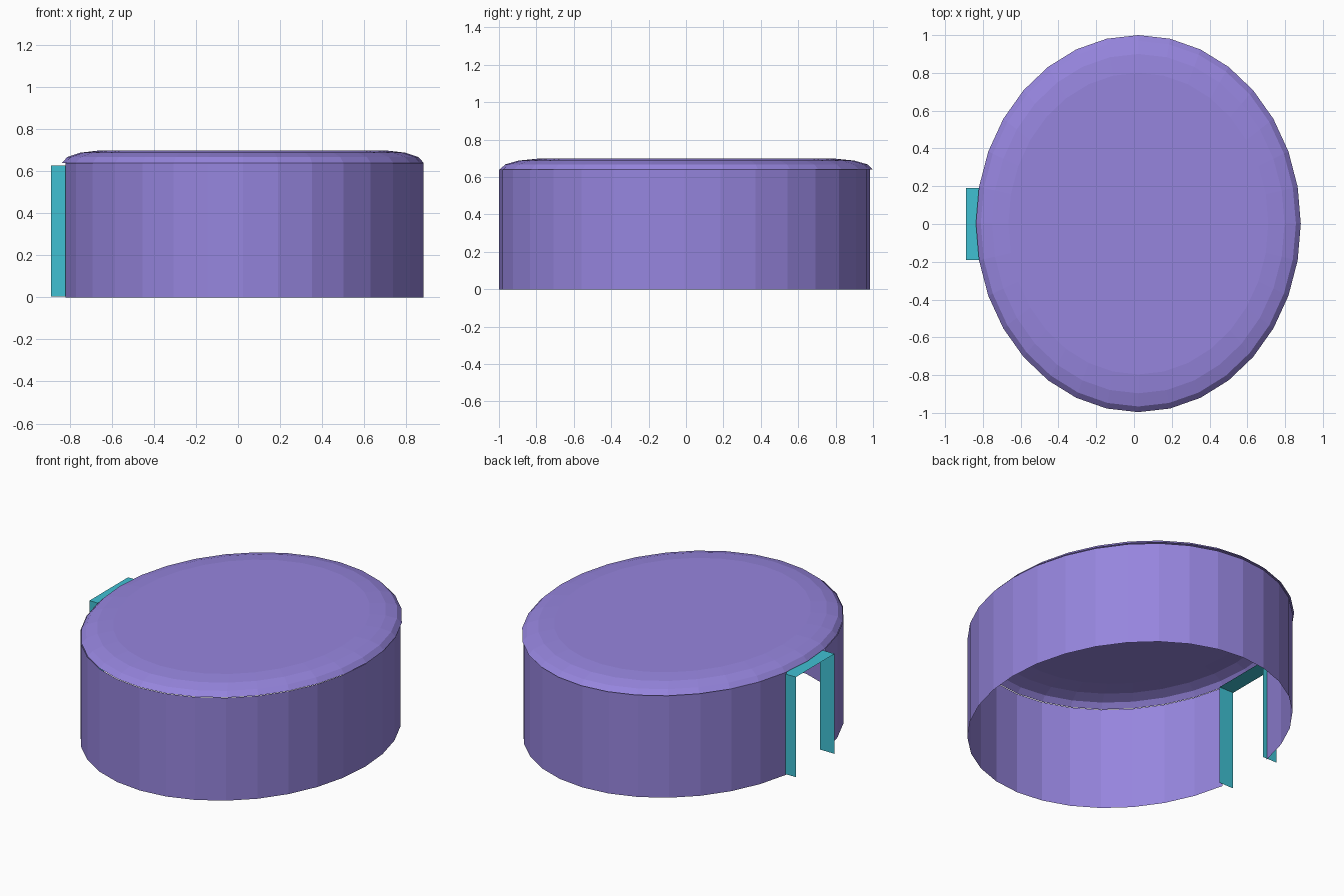
import bpy
import bmesh
from math import sin, cos, tau

if "Cube" in bpy.data.objects:
    bpy.data.objects.remove(bpy.data.objects["Cube"], do_unlink=True)

SIDES = 32
RX, CX = 0.86, 0.023
WALL_TOP = 0.64


def material(name, rgb):
    mat = bpy.data.materials.new(name)
    mat.use_nodes = True
    color = (*rgb, 1)
    mat.diffuse_color = color
    mat.node_tree.nodes["Principled BSDF"].inputs["Base Color"].default_value = color
    return mat


def finish(name, bm, mat):
    mesh = bpy.data.meshes.new(name)
    bm.to_mesh(mesh)
    bm.free()
    mesh.materials.append(mat)
    obj = bpy.data.objects.new(name, mesh)
    bpy.context.collection.objects.link(obj)
    return obj


def ring(bm, scale, z, ry, cy):
    """Elliptical loop of vertices."""
    return [bm.verts.new((CX + RX * scale * cos(tau * i / SIDES),
                          cy + ry * scale * sin(tau * i / SIDES), z))
            for i in range(SIDES)]


def bridge(bm, low, high, skip=()):
    for i in range(SIDES):
        if i not in skip:
            j = (i + 1) % SIDES
            bm.faces.new((low[i], low[j], high[j], high[i]))


purple = material("purple", (0.305, 0.235, 0.73))
teal = material("teal", (0.051, 0.53, 0.65))

# Thin oval wall, open at the bottom, with two facets left out for the doorway
bm = bmesh.new()
half = SIDES // 2
bridge(bm, ring(bm, 1, 0, 0.992, -0.008), ring(bm, 1, WALL_TOP, 0.992, -0.008),
       skip=(half - 1, half))
finish("wall", bm, purple)

# Shallow roof with a rounded shoulder and flat top
bm = bmesh.new()
profile = [(1, WALL_TOP), (0.97, 0.668), (0.9, 0.688), (0.8, 0.698)]
rings = [ring(bm, s, z, 0.998, 0.002) for s, z in profile]
for low, high in zip(rings, rings[1:]):
    bridge(bm, low, high)
bm.faces.new(rings[-1])
finish("roof", bm, purple)

# Door frame: a thin sheet folded into two jambs and a lintel
bm = bmesh.new()
outline = [(-0.19, 0.005), (-0.19, 0.628), (0.19, 0.628), (0.19, 0.005)]
outer, inner = [[bm.verts.new((x, y, z)) for y, z in outline] for x in (-0.89, -0.79)]
for i in range(3):
    bm.faces.new((outer[i], outer[i + 1], inner[i + 1], inner[i]))
bmesh.ops.recalc_face_normals(bm, faces=bm.faces)
finish("door_frame", bm, teal)
